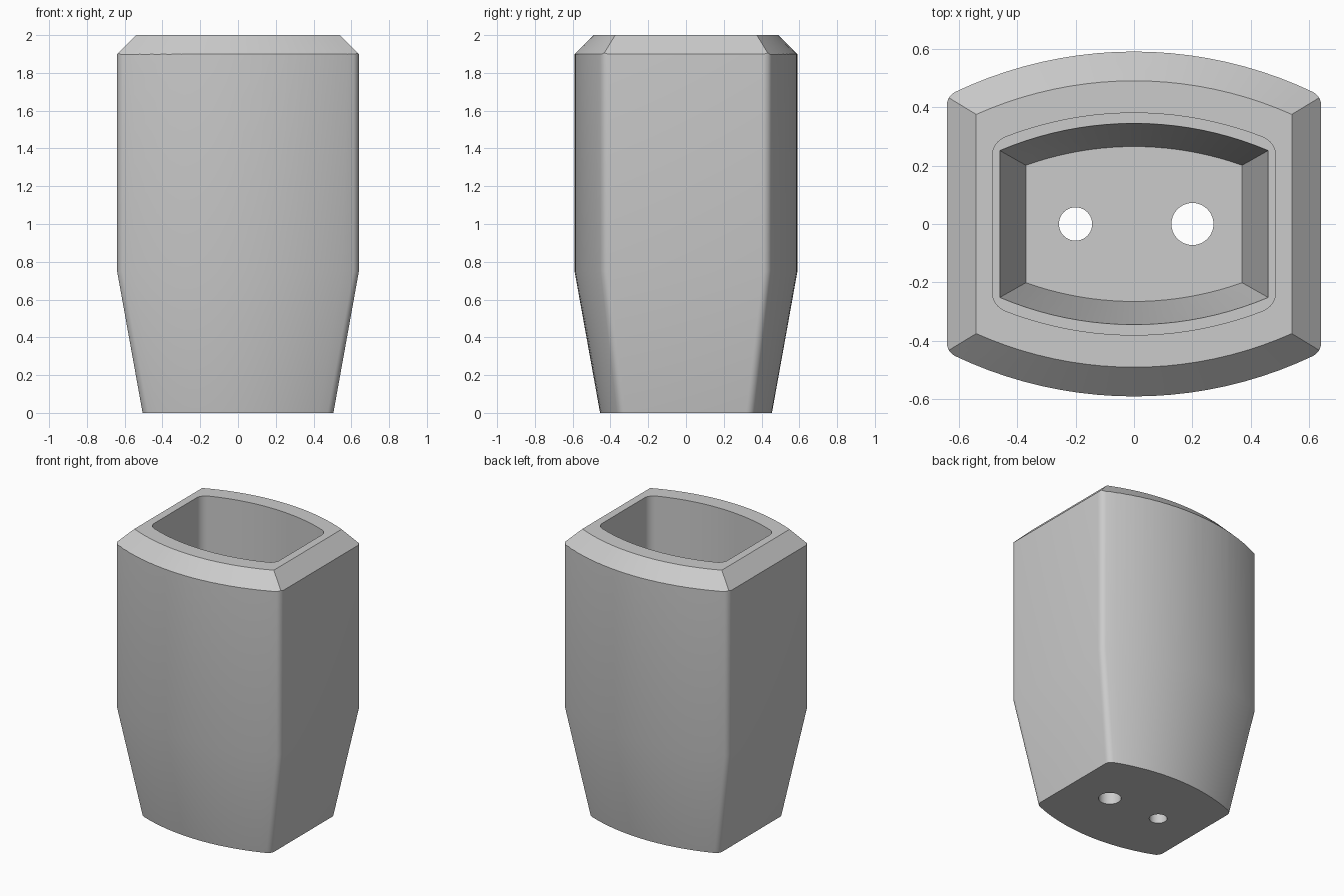
import bpy, bmesh, math

if "Cube" in bpy.data.objects:
    bpy.data.objects.remove(bpy.data.objects["Cube"], do_unlink=True)

grey = bpy.data.materials.new("plain grey")
grey.use_nodes = True
grey.diffuse_color = (0.6, 0.6, 0.6, 1)
grey.node_tree.nodes["Principled BSDF"].inputs["Base Color"].default_value = (0.6, 0.6, 0.6, 1)

BOW = 0.835   # distance of each bowed side's arc centre beyond the middle


def outline(half_x, half_y, fillet, arc_steps=20, corner_steps=6):
    """Closed outline: straight left and right, bowed front and back, rounded corners."""
    radius = half_y + BOW
    cx = half_x - fillet
    reach = radius - fillet
    cy = math.sqrt(reach ** 2 - cx ** 2) - BOW
    start = math.atan2(cy + BOW, cx)
    top = []
    if fillet:
        for i in range(corner_steps):
            a = start * i / corner_steps
            top.append((cx + fillet * math.cos(a), cy + fillet * math.sin(a)))
    for i in range(arc_steps + 1):
        a = start + (math.pi - 2 * start) * i / arc_steps
        top.append((radius * math.cos(a), radius * math.sin(a) - BOW))
    if fillet:
        top += [(-x, y) for x, y in reversed(top[:corner_steps])]
    return top + [(-x, -y) for x, y in top]


def loft(name, levels):
    """Solid through outlines given as (z, half_x, half_y, fillet)."""
    bm = bmesh.new()
    rings = [[bm.verts.new((x, y, z)) for x, y in outline(hx, hy, f)]
             for z, hx, hy, f in levels]
    for low, high in zip(rings, rings[1:]):
        for i in range(len(low)):
            j = (i + 1) % len(low)
            bm.faces.new((low[i], low[j], high[j], high[i]))
    bm.faces.new(rings[0][::-1])
    bm.faces.new(rings[-1])
    mesh = bpy.data.meshes.new(name)
    bm.to_mesh(mesh)
    bm.free()
    mesh.materials.append(grey)
    obj = bpy.data.objects.new(name, mesh)
    bpy.context.collection.objects.link(obj)
    return obj


def combine(target, tool, operation):
    mod = target.modifiers.new(operation, "BOOLEAN")
    mod.operation, mod.object, mod.solver = operation, tool, "EXACT"
    bpy.ops.object.select_all(action="DESELECT")
    bpy.context.view_layer.objects.active = target
    target.select_set(True)
    bpy.ops.object.modifier_apply(modifier=mod.name)
    bpy.data.objects.remove(tool, do_unlink=True)


# Rounded body, tapering towards the foot
cup = loft("cup_body", [(0, 0.505, 0.455, 0.05), (0.75, 0.64, 0.59, 0.05),
                        (2.05, 0.64, 0.59, 0.05)])

# Mitred bevel around the rim
combine(cup, loft("rim_bevel", [(-0.5, 0.8, 0.75, 0), (1.74, 0.8, 0.75, 0),
                                (2, 0.54, 0.49, 0)]), "INTERSECT")

# Straight cavity down to a narrow ledge, then a tapered well
combine(cup, loft("cavity", [(0.75, 0.485, 0.38, 0.07), (2.2, 0.485, 0.38, 0.07)]), "DIFFERENCE")
combine(cup, loft("well", [(0.25, 0.37, 0.265, 0), (0.76, 0.461, 0.346, 0)]), "DIFFERENCE")

# Two holes through the floor
for x, radius in ((-0.2, 0.057), (0.2, 0.072)):
    bpy.ops.mesh.primitive_cylinder_add(vertices=40, radius=radius, depth=1, location=(x, 0, 0))
    hole = bpy.context.object
    hole.data.materials.append(grey)
    combine(cup, hole, "DIFFERENCE")

bpy.ops.object.shade_smooth_by_angle(angle=math.radians(25))
